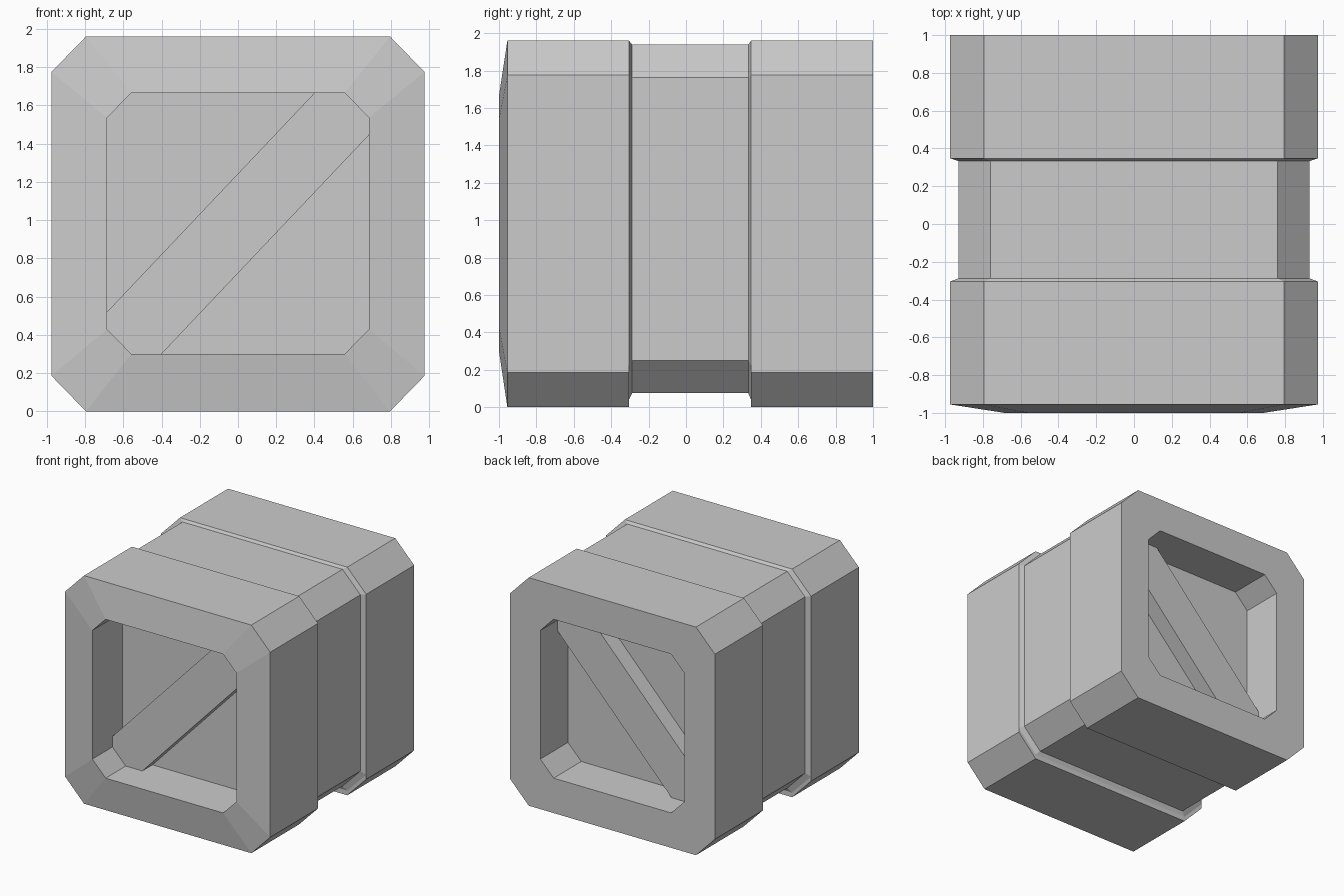
import bpy, bmesh

if "Cube" in bpy.data.objects:
    bpy.data.objects.remove(bpy.data.objects["Cube"])


def octagon(w, z0, z1, cx, cz):
    """Chamfered rectangle as (x, z) points."""
    return [(-w + cx, z0), (w - cx, z0), (w, z0 + cz), (w, z1 - cz),
            (w - cx, z1), (-w + cx, z1), (-w, z1 - cz), (-w, z0 + cz)]


def loft(name, sections):
    """Skin a list of (y, profile) sections and cap both ends."""
    bm = bmesh.new()
    rings = [[bm.verts.new((x, y, z)) for x, z in prof] for y, prof in sections]
    n = len(rings[0])
    for a, b in zip(rings, rings[1:]):
        for i in range(n):
            j = (i + 1) % n
            bm.faces.new((a[i], a[j], b[j], b[i]))
    bm.faces.new(rings[0])
    bm.faces.new(rings[-1])
    bmesh.ops.recalc_face_normals(bm, faces=bm.faces[:])
    mesh = bpy.data.meshes.new(name)
    bm.to_mesh(mesh)
    bm.free()
    obj = bpy.data.objects.new(name, mesh)
    bpy.context.collection.objects.link(obj)
    return obj


outer = octagon(0.975, 0.0, 1.96, 0.18, 0.185)
lip = octagon(0.975, 0.04, 1.96, 0.18, 0.185)
band = octagon(0.93, 0.075, 1.938, 0.17, 0.174)
opening = octagon(0.685, 0.30, 1.665, 0.127, 0.13)

# Crate shell: front recess, sloped front rim, sunken middle band, back recess
loft("crate_shell", [
    (-0.59, opening), (-1.0, opening), (-0.955, outer), (-0.305, outer),
    (-0.305, lip), (-0.288, band), (0.333, band), (0.348, lip),
    (0.348, outer), (1.0, outer), (1.0, opening), (0.625, opening)])

# Diagonal braces, trimmed to the chamfered openings
brace = [(-0.685, 0.52), (-0.685, 0.43), (-0.558, 0.30), (-0.40, 0.30),
         (0.685, 1.445), (0.685, 1.535), (0.558, 1.665), (0.40, 1.665)]
loft("front_brace", [(-0.727, brace), (-0.57, brace)])
loft("back_brace", [(0.605, brace), (0.768, brace)])
